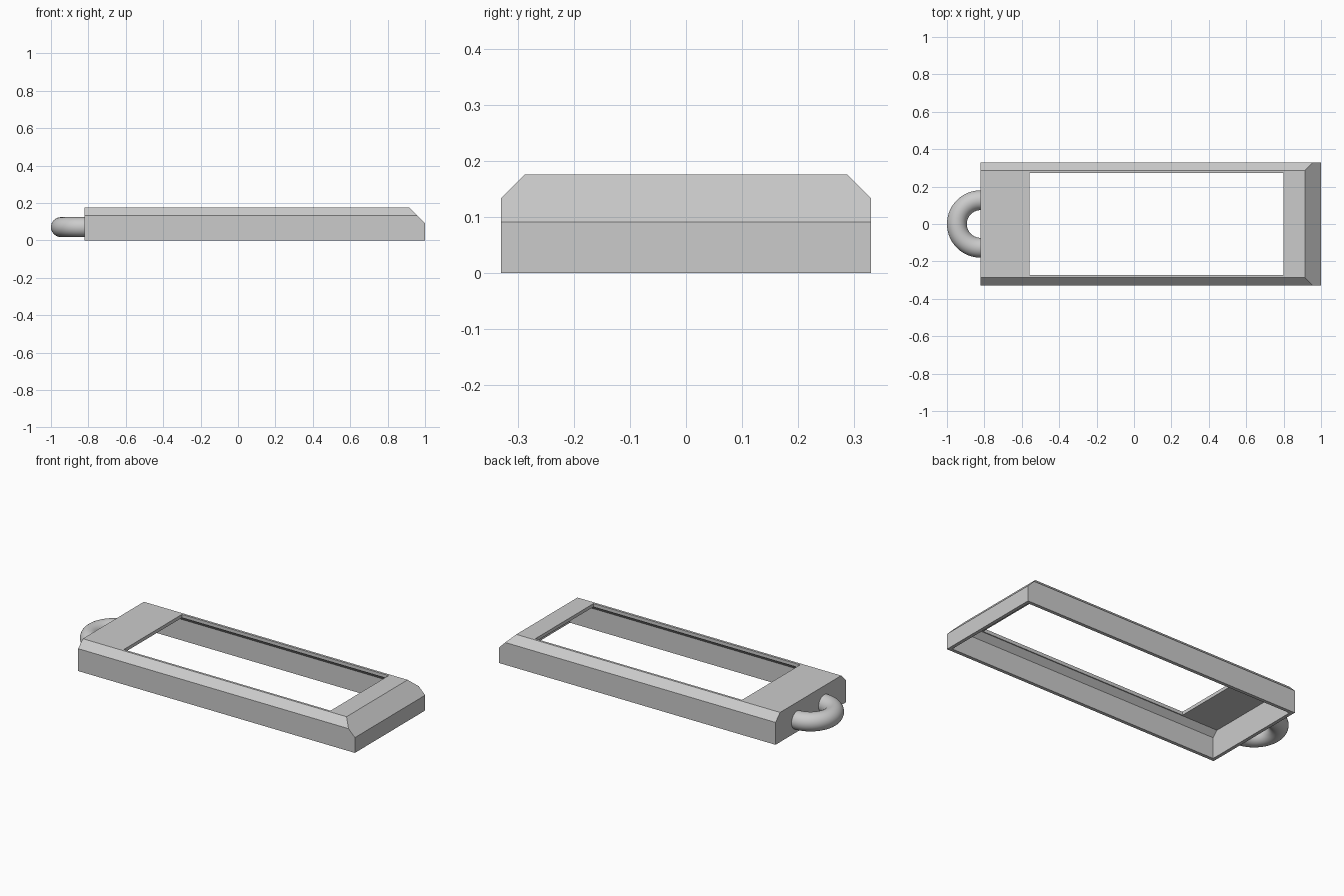
import bpy, bmesh
from math import pi, radians
from mathutils import Vector, Matrix

cube = bpy.data.objects.get("Cube")
if cube:
    bpy.data.objects.remove(cube, do_unlink=True)

# One plain grey for everything
grey = bpy.data.materials.new("plain_grey")
grey.use_nodes = True
colour = (0.6, 0.6, 0.6, 1)
grey.diffuse_color = colour
grey.node_tree.nodes["Principled BSDF"].inputs["Base Color"].default_value = colour

X0, X1, HALF_Y, TOP = -0.82, 1.0, 0.33, 0.176
SIDE_CUT, END_CUT, WALL = 0.043, 0.085, 0.02


def add_object(name, bm):
    bmesh.ops.recalc_face_normals(bm, faces=bm.faces)
    mesh = bpy.data.meshes.new(name)
    bm.to_mesh(mesh)
    bm.free()
    obj = bpy.data.objects.new(name, mesh)
    bpy.context.collection.objects.link(obj)
    mesh.materials.append(grey)
    return obj


def box(low, high):
    bm = bmesh.new()
    low, high = Vector(low), Vector(high)
    matrix = Matrix.Translation((low + high) / 2) @ Matrix.Diagonal((*(high - low), 1))
    bmesh.ops.create_cube(bm, size=1, matrix=matrix)
    return bm


def chamfered_block(inset, bottom):
    """Block with sloped top edges; every surface is moved inward by inset."""
    bm = box((X0 + inset, -HALF_Y + inset, bottom),
             (X1 - inset, HALF_Y - inset, TOP - inset))
    cuts = [((0, HALF_Y, TOP - SIDE_CUT), (0, 1, 1)),
            ((0, -HALF_Y, TOP - SIDE_CUT), (0, -1, 1)),
            ((X1, 0, TOP - END_CUT), (1, 0, 1))]
    for point, direction in cuts:
        normal = Vector(direction).normalized()
        cut = bmesh.ops.bisect_plane(
            bm, geom=bm.verts[:] + bm.edges[:] + bm.faces[:], dist=1e-6,
            plane_co=Vector(point) - normal * inset, plane_no=normal, clear_outer=True)
        edges = [e for e in cut["geom_cut"] if isinstance(e, bmesh.types.BMEdge)]
        bmesh.ops.contextual_create(bm, geom=edges)
    return bm


def carve(target, cutter):
    cutter.hide_render = True
    mod = target.modifiers.new("carve", "BOOLEAN")
    mod.operation, mod.solver, mod.object = "DIFFERENCE", "EXACT", cutter
    bpy.context.view_layer.objects.active = target
    bpy.ops.object.modifier_apply(modifier=mod.name)
    bpy.data.objects.remove(cutter, do_unlink=True)


# Hollow frame, open underneath, with a rectangular window in the top
frame = add_object("frame", chamfered_block(0, 0))
carve(frame, add_object("cavity_cutter", chamfered_block(WALL, -0.1)))
carve(frame, add_object("window_cutter", box((-0.56, -0.273, -0.2), (0.8, 0.273, 0.3))))

# Half-ring loop on the end wall
bm = bmesh.new()
section = bmesh.ops.create_circle(
    bm, segments=32, radius=0.053,
    matrix=Matrix.Translation((X0, 0.127, 0.071)) @ Matrix.Rotation(pi / 2, 4, "Y"))
bmesh.ops.spin(bm, geom=section["verts"] + bm.edges[:], cent=(X0, 0, 0),
               axis=(0, 0, 1), angle=pi, steps=40)
bmesh.ops.holes_fill(bm, edges=[e for e in bm.edges if e.is_boundary], sides=0)
loop = add_object("hanging_loop", bm)
bpy.ops.object.select_all(action="DESELECT")
loop.select_set(True)
bpy.context.view_layer.objects.active = loop
bpy.ops.object.shade_smooth_by_angle(angle=radians(40))
